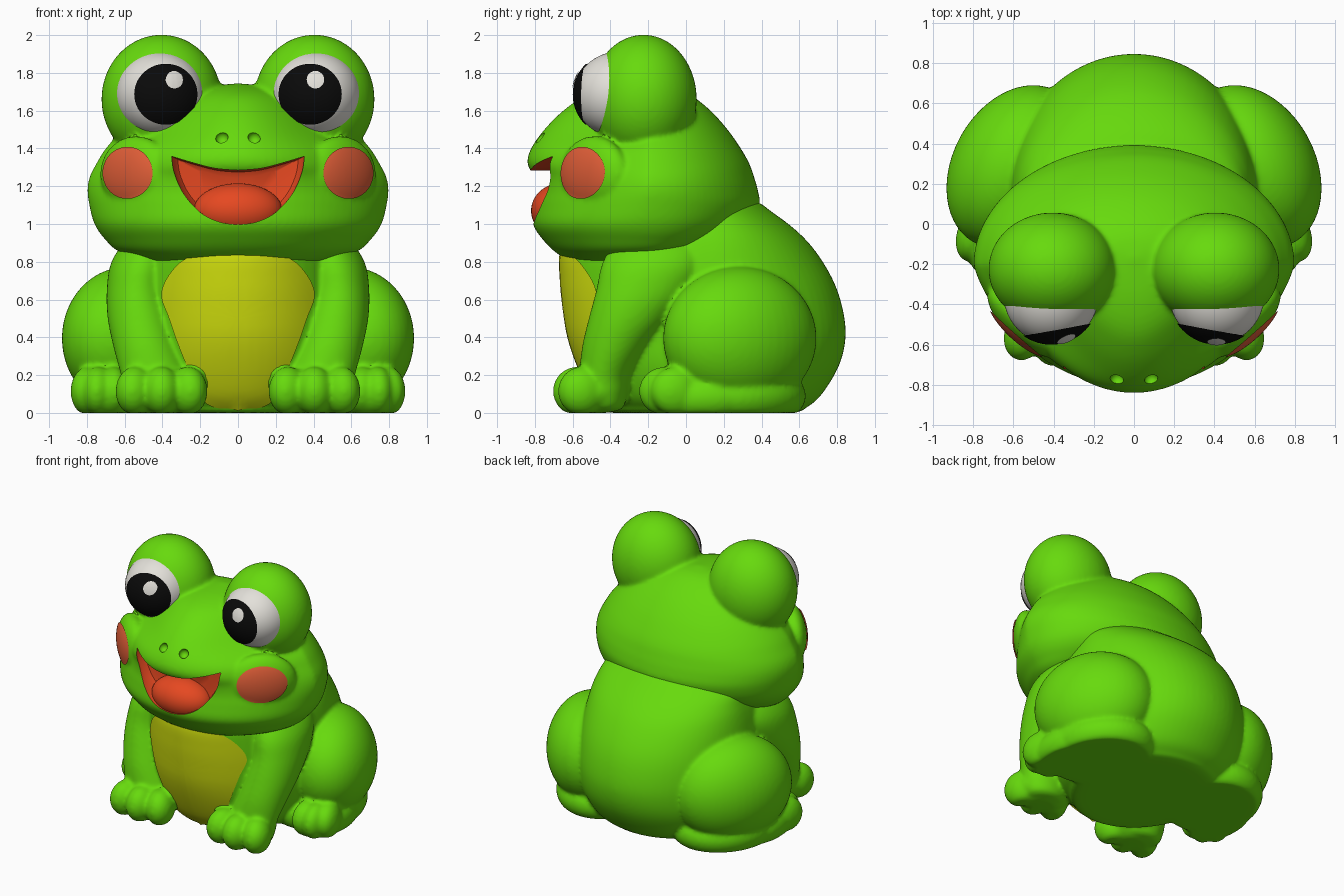
import bpy, bmesh, math
from mathutils import Matrix, Vector
from mathutils.bvhtree import BVHTree

if "Cube" in bpy.data.objects:
    bpy.data.objects.remove(bpy.data.objects["Cube"])


def material(name, rgb):
    m = bpy.data.materials.new(name)
    m.diffuse_color = (*rgb, 1)
    m.use_nodes = True
    m.node_tree.nodes["Principled BSDF"].inputs["Base Color"].default_value = m.diffuse_color
    return m


GREEN = material("skin green", (0.135, 0.70, 0.004))
YELLOW = material("belly yellow", (0.64, 0.75, 0.004))
RED = material("mouth red", (0.79, 0.065, 0.015))
CORAL = material("cheek coral", (0.77, 0.115, 0.04))
WHITE = material("eye white", (0.77, 0.75, 0.70))
BLACK = material("pupil black", (0.003, 0.003, 0.003))


def finish(name, bm, *mats):
    """Flatten the underside on the ground and make an object."""
    for v in bm.verts:
        v.co.z = max(v.co.z, 0)
    bmesh.ops.recalc_face_normals(bm, faces=bm.faces)
    me = bpy.data.meshes.new(name)
    bm.to_mesh(me)
    bm.free()
    for m in mats:
        me.materials.append(m)
    ob = bpy.data.objects.new(name, me)
    bpy.context.collection.objects.link(ob)
    return ob


def apply(ob, mod):
    bpy.context.view_layer.objects.active = ob
    bpy.ops.object.modifier_apply(modifier=mod.name)


def blend(name, parts, *mats, voxel=0.013, smooth=10):
    """Melt several parts into one soft skin."""
    bm = bmesh.new()
    for p in parts:
        bm.from_mesh(p.data)
        bpy.data.objects.remove(p)
    ob = finish(name, bm, *mats)
    mod = ob.modifiers.new("melt", 'REMESH')
    mod.mode = 'VOXEL'
    mod.voxel_size = voxel
    apply(ob, mod)
    mod = ob.modifiers.new("soften", 'SMOOTH')
    mod.iterations = smooth
    apply(ob, mod)
    return ob


def spline(pts, steps):
    """Smooth curve through points of any dimension."""
    out = []
    for i in range(len(pts) - 1):
        p0, p1 = pts[max(i - 1, 0)], pts[i]
        p2, p3 = pts[i + 1], pts[min(i + 2, len(pts) - 1)]
        for k in range(steps):
            t = k / steps
            out.append(tuple(
                0.5 * (2 * b + (c - a) * t + (2 * a - 5 * b + 4 * c - d) * t * t
                       + (3 * b - a - 3 * c + d) * t ** 3)
                for a, b, c, d in zip(p0, p1, p2, p3)))
    return out + [tuple(pts[-1])]


def mirrored(half):
    return half + [(-x, z) for x, z in reversed(half[1:-1])]


def loft(name, rows, side=1, seg=72):
    """Stack of sections: z, centre x, half width, widest y, front y, back y, front pointedness."""
    bm = bmesh.new()
    rings = []
    for z, cx, hw, ym, yf, yb, p in spline([(*r, 1.0)[:7] for r in rows], 5):
        ring = []
        for i in range(seg):
            a = 2 * math.pi * i / seg
            c = math.cos(a)
            y = ym + (yf - ym) * c ** p if c > 0 else ym - (yb - ym) * c
            ring.append(bm.verts.new((side * (cx + max(hw, 0) * math.sin(a)), y, z)))
        rings.append(ring)
    for lo, hi in zip(rings, rings[1:]):
        for i in range(seg):
            j = (i + 1) % seg
            bm.faces.new((lo[i], lo[j], hi[j], hi[i]))
    bmesh.ops.remove_doubles(bm, verts=bm.verts, dist=0.0005)
    return finish(name, bm, GREEN)


def ellipsoid(name, loc, radii, mat=GREEN, turn=0.0):
    bm = bmesh.new()
    mtx = (Matrix.Translation(loc) @ Matrix.Rotation(turn, 4, 'Z')
           @ Matrix.Diagonal((*radii, 1)))
    bmesh.ops.create_uvsphere(bm, u_segments=48, v_segments=32, radius=1, matrix=mtx)
    return finish(name, bm, mat)


def patch(name, target, outline, centre, mat, lift=0.006, rings=14):
    """Thin coloured plate draped on the front of a target."""
    me = target.data
    tree = BVHTree.FromPolygons([v.co for v in me.vertices],
                                [p.vertices[:] for p in me.polygons])
    bm = bmesh.new()

    def drop(x, z):
        hit = tree.ray_cast(Vector((x, -3, z)), Vector((0, 1, 0)))
        if hit[0] is None:
            hit = tree.find_nearest(Vector((x, -0.4, z)))
        return bm.verts.new(hit[0] + hit[1] * lift)

    cx, cz = centre
    mid = drop(cx, cz)
    prev, n = None, len(outline)
    for k in range(1, rings + 1):
        t = k / rings
        ring = [drop(cx + (x - cx) * t, cz + (z - cz) * t) for x, z in outline]
        for i in range(n):
            j = (i + 1) % n
            bm.faces.new((prev[i], prev[j], ring[j], ring[i]) if prev
                         else (mid, ring[j], ring[i]))
        prev = ring
    ob = finish(name, bm, mat)
    if sum(p.normal.y for p in ob.data.polygons) > 0:
        ob.data.flip_normals()
    return ob


def oval(cx, cz, rx, rz, n=64):
    return [(cx + rx * math.cos(2 * math.pi * i / n),
             cz + rz * math.sin(2 * math.pi * i / n)) for i in range(n)]


# Body and belly
body = loft("torso", [
    (0.0, 0, 0, 0.15, 0.15, 0.15), (0.0, 0, 0.42, 0.15, -0.38, 0.55),
    (0.03, 0, 0.5, 0.15, -0.44, 0.64), (0.1, 0, 0.57, 0.15, -0.5, 0.72),
    (0.25, 0, 0.62, 0.15, -0.57, 0.81), (0.4, 0, 0.63, 0.15, -0.62, 0.845),
    (0.55, 0, 0.63, 0.15, -0.645, 0.83), (0.7, 0, 0.62, 0.15, -0.66, 0.78),
    (0.85, 0, 0.6, 0.15, -0.66, 0.69), (0.96, 0, 0.57, 0.15, -0.6, 0.59),
    (1.06, 0, 0.52, 0.12, -0.5, 0.46), (1.13, 0, 0.38, 0.1, -0.3, 0.34),
    (1.17, 0, 0, 0.05, 0.05, 0.05)])
belly = mirrored(spline([(0, 0.85), (0.2, 0.84), (0.32, 0.78), (0.4, 0.64), (0.36, 0.5),
                         (0.3, 0.33), (0.23, 0.17), (0.16, 0.05), (0, 0.012)], 5))
patch("belly", body, belly, (0, 0.5), YELLOW, 0.008)

# Head with puffed cheeks and eye bulges
head = [loft("skull", [
    (0.76, 0, 0, -0.35, -0.35, -0.35, 1.1), (0.79, 0, 0.4, -0.3, -0.58, -0.05, 1.1),
    (0.85, 0, 0.62, -0.22, -0.69, 0.12, 1.1), (0.92, 0, 0.705, -0.2, -0.76, 0.26, 1.15),
    (1.0, 0, 0.76, -0.2, -0.81, 0.35, 1.2), (1.1, 0, 0.787, -0.2, -0.805, 0.39, 1.35),
    (1.18, 0, 0.797, -0.2, -0.795, 0.38, 1.5), (1.25, 0, 0.785, -0.2, -0.805, 0.36, 1.6),
    (1.32, 0, 0.75, -0.2, -0.84, 0.335, 1.7), (1.4, 0, 0.7, -0.2, -0.82, 0.29, 1.8),
    (1.5, 0, 0.61, -0.19, -0.75, 0.22, 2.4), (1.6, 0, 0.49, -0.18, -0.65, 0.13, 2.4),
    (1.68, 0, 0.34, -0.17, -0.53, 0.03, 1.9), (1.725, 0, 0.18, -0.17, -0.37, -0.06, 1.4),
    (1.745, 0, 0, -0.17, -0.17, -0.17, 1)], seg=96)]
for s in (-1, 1):
    head.append(ellipsoid("puff", (s * 0.54, -0.486, 1.265), (0.24, 0.1, 0.2), turn=s * 0.745))
    head.append(ellipsoid("bulge", (s * 0.405, -0.225, 1.66), (0.318, 0.282, 0.342)))
head = blend("head", head, GREEN, RED, smooth=8)
for s in (-1, 1):
    patch("cheek", head, oval(s * 0.58, 1.27, 0.13, 0.135), (s * 0.58, 1.27), CORAL, 0.008)

# Open mouth and nostrils, cut from the head
top = spline([(0, 1.285), (0.12, 1.295), (0.24, 1.325), (0.355, 1.36)], 5)
low = spline([(0.355, 1.36), (0.34, 1.27), (0.29, 1.16), (0.2, 1.06), (0.1, 1.01), (0, 0.995)], 5)
outline = mirrored(top[:-1] + low)
bm = bmesh.new()
rings = [[bm.verts.new((x * k, y, 1.18 + (z - 1.18) * k)) for x, z in outline]
         for y, k in ((-1.0, 1), (-0.7, 0.99), (-0.66, 0.9), (-0.645, 0.6))]
n = len(outline)
for a, b in zip(rings, rings[1:]):
    for i in range(n):
        bm.faces.new((a[i], a[(i + 1) % n], b[(i + 1) % n], b[i]))
bm.faces.new(rings[0])
bm.faces.new(rings[-1])
for f in bm.faces:
    f.material_index = 1
for s in (-1, 1):
    bmesh.ops.create_uvsphere(bm, u_segments=20, v_segments=12, radius=0.034,
                              matrix=Matrix.Translation((s * 0.085, -0.77, 1.455)))
cutter = finish("mouth_cutter", bm, GREEN, RED)
mod = head.modifiers.new("mouth", 'BOOLEAN')
mod.operation = 'DIFFERENCE'
mod.solver = 'EXACT'
mod.object = cutter
apply(head, mod)
bpy.data.objects.remove(cutter)
ellipsoid("tongue", (0, -0.665, 1.07), (0.235, 0.155, 0.145), RED)

limbs = []
for s in (-1, 1):
    # Eyes
    ball = ellipsoid("eyeball", (s * 0.412, -0.352, 1.685), (0.236, 0.242, 0.228), WHITE)
    patch("pupil", ball, oval(s * 0.383, 1.687, 0.163, 0.157), (s * 0.383, 1.687), BLACK)
    hx = s * 0.375 + 0.035
    patch("eye_highlight", ball, oval(hx, 1.76, 0.044, 0.044, 32), (hx, 1.76), WHITE, 0.012, 5)

    # Front legs
    limbs.append(loft("front_leg", [
        (0.0, 0.43, 0, -0.44, -0.44, -0.44), (0.02, 0.43, 0.13, -0.44, -0.54, -0.34),
        (0.1, 0.43, 0.17, -0.44, -0.56, -0.31), (0.2, 0.445, 0.175, -0.44, -0.565, -0.29),
        (0.35, 0.485, 0.175, -0.38, -0.55, -0.2), (0.5, 0.515, 0.175, -0.31, -0.515, -0.08),
        (0.65, 0.53, 0.165, -0.24, -0.475, 0.03), (0.8, 0.505, 0.165, -0.18, -0.44, 0.1),
        (0.92, 0.46, 0.12, -0.15, -0.35, 0.06), (0.97, 0.45, 0, -0.15, -0.15, -0.15)],
        side=s, seg=40))
    limbs.append(ellipsoid("front_foot", (s * 0.41, -0.49, 0.115), (0.21, 0.17, 0.13)))
    for x, y, turn in ((0.265, -0.55, -0.3), (0.405, -0.575, 0.0), (0.545, -0.55, 0.3)):
        limbs.append(ellipsoid("front_toe", (s * x, y, 0.115), (0.1, 0.13, 0.13),
                               turn=s * turn))

    # Hind legs, with the seat spreading flat on the ground under the thighs
    limbs.append(ellipsoid("thigh", (s * 0.59, 0.285, 0.395), (0.312, 0.43, 0.378), turn=s * 0.5))
    limbs.append(ellipsoid("seat", (s * 0.5, 0.24, 0.09), (0.34, 0.4, 0.2), turn=s * 0.3))
    limbs.append(ellipsoid("hind_foot", (s * 0.69, 0.08, 0.08), (0.18, 0.3, 0.145)))
    for x, y, turn in ((0.66, -0.1, -0.1), (0.74, -0.11, 0.1), (0.795, -0.05, 0.3)):
        limbs.append(ellipsoid("hind_toe", (s * x, y, 0.115), (0.085, 0.14, 0.13),
                               turn=s * turn))
blend("body", [body] + limbs, GREEN)

# Smooth shading with sharp mouth edges
bpy.ops.object.select_all(action='SELECT')
bpy.ops.object.shade_smooth_by_angle(angle=math.radians(40))
